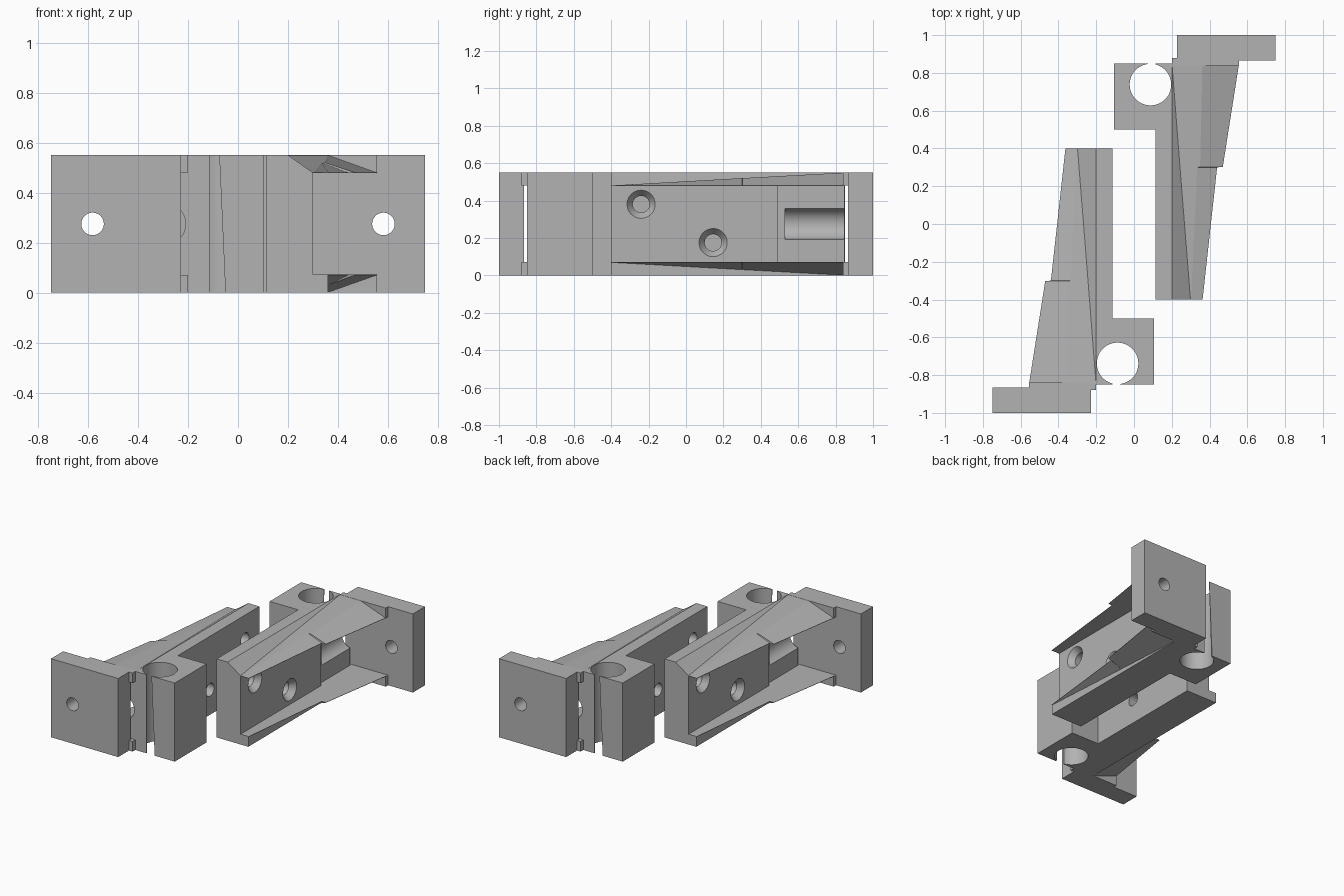
import bpy, bmesh, math
from mathutils import Matrix, Vector

if "Cube" in bpy.data.objects:
    bpy.data.objects.remove(bpy.data.objects["Cube"], do_unlink=True)

H = 0.55            # overall height
LOW, HIGH = 0.07, 0.48   # inner faces of the two ribs

grey = bpy.data.materials.new("plain grey")
grey.use_nodes = True
grey.diffuse_color = (0.45, 0.45, 0.45, 1)
grey.node_tree.nodes["Principled BSDF"].inputs["Base Color"].default_value = (0.45, 0.45, 0.45, 1)


def finish(name, bm):
    bmesh.ops.recalc_face_normals(bm, faces=bm.faces)
    mesh = bpy.data.meshes.new(name)
    bm.to_mesh(mesh)
    bm.free()
    mesh.materials.append(grey)
    ob = bpy.data.objects.new(name, mesh)
    bpy.context.collection.objects.link(ob)
    return ob


def loft(name, rings):
    """Skin a closed solid through rings of equal point count."""
    bm = bmesh.new()
    loops = [[bm.verts.new(p) for p in ring] for ring in rings]
    n = len(loops[0])
    for a, b in zip(loops, loops[1:]):
        for i in range(n):
            j = (i + 1) % n
            bm.faces.new((a[i], a[j], b[j], b[i]))
    bm.faces.new(loops[0])
    bm.faces.new(loops[-1])
    return finish(name, bm)


def box(name, x0, x1, y0, y1, z0, z1):
    ring = lambda z: [(x0, y0, z), (x1, y0, z), (x1, y1, z), (x0, y1, z)]
    return loft(name, [ring(z0), ring(z1)])


def rod(name, start, end, r1, r2=None):
    """Round cutter between two points, tapered when r2 is given."""
    start, end = Vector(start), Vector(end)
    axis = end - start
    turn = Vector((0, 0, 1)).rotation_difference(axis).to_matrix().to_4x4()
    bm = bmesh.new()
    bmesh.ops.create_cone(bm, cap_ends=True, segments=48, radius1=r1,
                          radius2=r1 if r2 is None else r2, depth=axis.length,
                          matrix=Matrix.Translation((start + end) / 2) @ turn)
    return finish(name, bm)


def combine(target, tool, operation):
    mod = target.modifiers.new("combine", 'BOOLEAN')
    mod.operation = operation
    mod.solver = 'EXACT'
    mod.object = tool
    bpy.context.view_layer.objects.active = target
    bpy.ops.object.modifier_apply(modifier=mod.name)
    bpy.data.objects.remove(tool, do_unlink=True)


# Arm: tapering section with sloped rib faces and a small step part way along
def arm_ring(y, outer, crest):
    t = min(max((y + 0.4) / 1.24, 0.01), 0.99)
    u = 1 - t
    section = [(0.115, 0), (0.36, 0), (0.36, LOW * u), (outer, LOW), (outer, HIGH),
               (crest, HIGH + LOW * t), (0.2 + 0.1 * u, H - LOW * u), (0.2, H), (0.115, H)]
    return [(x, y, z) for x, z in section]


bracket = loft("bracket_back", [arm_ring(-0.4, 0.363, 0.302), arm_ring(0.3, 0.44, 0.335),
                                arm_ring(0.302, 0.47, 0.35), arm_ring(0.848, 0.556, 0.362)])

# Hinge block beside the arm
combine(bracket, box("hinge_block", -0.105, 0.2, 0.5, 0.85, 0, H), 'UNION')

# Pocket between the ribs, with a deeper bay and a round groove near the flange
combine(bracket, box("pocket", 0.3, 0.8, -0.5, 0.9, LOW + 0.002, HIGH - 0.002), 'DIFFERENCE')
combine(bracket, box("bay", 0.275, 0.8, 0.49, 0.9, LOW + 0.002, HIGH - 0.002), 'DIFFERENCE')
combine(bracket, rod("groove", (0.295, 0.53, 0.275), (0.295, 0.9, 0.275), 0.085), 'DIFFERENCE')

# Hinge pin bore and its tapered slot
combine(bracket, rod("bore", (0.087, 0.738, -0.1), (0.087, 0.738, H + 0.1), 0.11), 'DIFFERENCE')
slot_ring = lambda x, z: [(x, 0.8, z), (0.115, 0.8, z), (0.115, 0.9, z), (x, 0.9, z)]
combine(bracket, loft("slot", [slot_ring(0.048, -0.05), slot_ring(0.077, H + 0.05)]), 'DIFFERENCE')

# Countersunk screw holes through the arm
for y, z in ((-0.24, 0.38), (0.145, 0.175)):
    combine(bracket, rod("screw_hole", (0, y, z), (0.5, y, z), 0.045), 'DIFFERENCE')
    combine(bracket, rod("countersink", (0.26, y, z), (0.301, y, z), 0.045, 0.076), 'DIFFERENCE')

# Bridges from the ribs to the flange
for z0, z1 in ((0, LOW), (HIGH, H)):
    combine(bracket, box("bridge", 0.2, 0.556, 0.84, 0.88, z0, z1), 'UNION')

# End flange with a mounting hole
flange = box("flange", 0.228, 0.748, 0.866, 1, 0, H)
combine(flange, rod("mount_hole", (0.582, 0.8, 0.275), (0.582, 1.1, 0.275), 0.045), 'DIFFERENCE')
combine(bracket, flange, 'UNION')

# Smooth the round holes only
bpy.ops.object.select_all(action='DESELECT')
bracket.select_set(True)
bpy.context.view_layer.objects.active = bracket
bpy.ops.object.shade_smooth_by_angle(angle=math.radians(10))

# Matching bracket, turned half way round
other = bracket.copy()
other.name = "bracket_front"
other.rotation_euler.z = math.pi
bpy.context.collection.objects.link(other)
